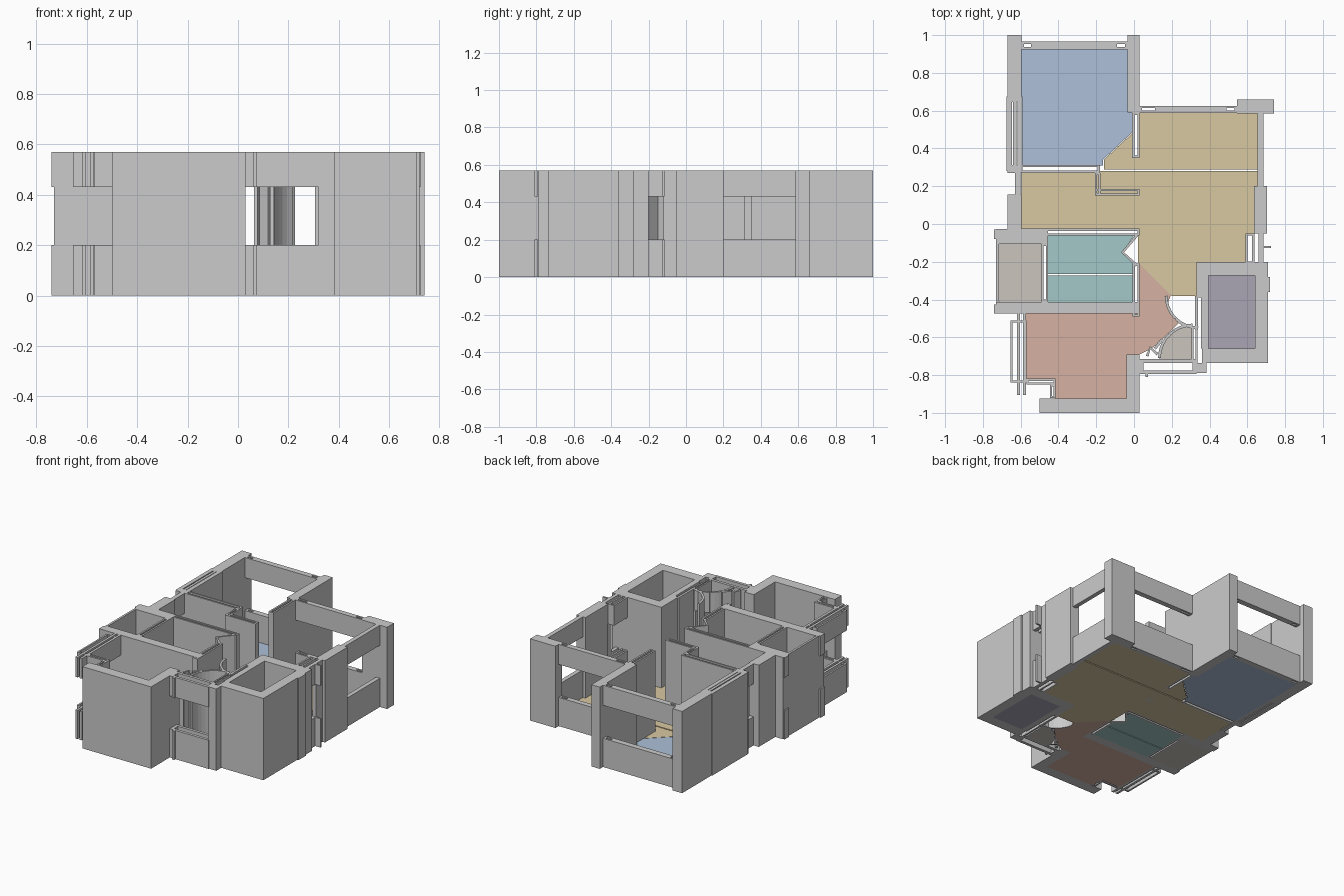
import bpy, bmesh, math
from mathutils import Vector

H = 0.57
FULL = [(0, H)]
OPEN = [(0, 0.2), (0.43, H)]      # sill below and lintel above an opening


def prism(bm, pts, z0, z1):
    lo = [bm.verts.new((x, y, z0)) for x, y in pts]
    face = bm.faces.new(lo)
    new = bmesh.ops.extrude_face_region(bm, geom=[face])["geom"]
    for v in new:
        if isinstance(v, bmesh.types.BMVert):
            v.co.z = z1


def rect(x0, x1, y0, y1):
    return [(x0, y0), (x1, y0), (x1, y1), (x0, y1)]


def hollow(x0, x1, y0, y1, t=0.012):
    # Wall made of two thin leaves with a cavity and closed ends
    if x1 - x0 > y1 - y0:
        return [rect(x0, x1, y0, y0 + t), rect(x0, x1, y1 - t, y1),
                rect(x0, x0 + t, y0 + t, y1 - t), rect(x1 - t, x1, y0 + t, y1 - t)]
    return [rect(x0, x0 + t, y0, y1), rect(x1 - t, x1, y0, y1),
            rect(x0 + t, x1 - t, y0, y0 + t), rect(x0 + t, x1 - t, y1 - t, y1)]


def ribbon(path, t=0.015):
    # Constant-thickness strip along a polyline
    ps = [Vector(p) for p in path]
    left, right = [], []
    for i, p in enumerate(ps):
        d = (ps[min(i + 1, len(ps) - 1)] - ps[max(i - 1, 0)]).normalized()
        n = Vector((-d.y, d.x)) * t / 2
        left.append(tuple(p + n))
        right.append(tuple(p - n))
    return [left + right[::-1]]


def arc(cx, cy, r, a0, a1, n):
    return [(cx + r * math.cos(math.radians(a0 + (a1 - a0) * i / n)),
             cy + r * math.sin(math.radians(a0 + (a1 - a0) * i / n))) for i in range(n + 1)]


def build(name, outlines, spans, color=None):
    bm = bmesh.new()
    for pts in outlines:
        for z0, z1 in spans:
            prism(bm, pts, z0, z1)
    bmesh.ops.recalc_face_normals(bm, faces=bm.faces[:])
    me = bpy.data.meshes.new(name)
    bm.to_mesh(me)
    bm.free()
    ob = bpy.data.objects.new(name, me)
    bpy.context.collection.objects.link(ob)
    if color:
        mat = bpy.data.materials.new(name + "_color")
        mat.diffuse_color = (*color, 1)
        me.materials.append(mat)
    return ob


# Back bedroom walls
build("bedroom_corner_piers", [rect(-0.67, -0.595, 0.675, 1), rect(-0.035, 0.03, 0.59, 1)], FULL)
build("bedroom_left_wall", hollow(-0.675, -0.59, 0.28, 0.675, 0.028)
      + [rect(-0.64, -0.622, 0.3, 0.66)], FULL)
build("bedroom_window_wall", hollow(-0.595, -0.035, 0.925, 0.965, 0.013)
      + [rect(-0.545, -0.09, 0.938, 0.952)], OPEN)
build("bedroom_right_wall", hollow(-0.01, 0.03, 0.35, 0.59), FULL)
build("bedroom_hall_wall", hollow(-0.67, -0.18, 0.27, 0.313)
      + hollow(-0.207, -0.177, 0.155, 0.27, 0.01) + hollow(-0.207, 0.03, 0.15, 0.186), FULL)

# Hall left side
build("hall_window_wall", [rect(-0.63, -0.6, 0.155, 0.27)], OPEN)
build("hall_left_pier", [rect(-0.67, -0.595, -0.03, 0.155)], FULL)

# Dining room walls
build("dining_window_wall", hollow(0.03, 0.545, 0.588, 0.625)
      + [rect(0.11, 0.49, 0.6, 0.613)], OPEN)
build("dining_corner_pier", [rect(0.545, 0.74, 0.585, 0.66)], FULL)
build("dining_right_window_wall", [rect(0.655, 0.685, 0.19, 0.585)], OPEN)
build("dining_right_pier", [rect(0.635, 0.705, -0.05, 0.2), rect(0.66, 0.685, -0.12, -0.05)], FULL)
build("dining_small_window", [rect(0.66, 0.685, -0.2, -0.12), rect(0.685, 0.725, -0.128, -0.116)]
      + hollow(0.59, 0.638, -0.21, -0.05), OPEN)

# Washroom and duct shaft walls
build("shaft_walls", [rect(-0.73, -0.455, -0.105, -0.027), rect(-0.73, -0.715, -0.41, -0.105),
                      rect(-0.73, 0.03, -0.475, -0.412)]
      + hollow(-0.49, -0.455, -0.412, -0.105), FULL)
build("shaft_outer_ledges", [rect(-0.74, -0.715, y, y + 0.05) for y in (-0.475, -0.08)], OPEN)
build("washroom_back_wall", hollow(-0.6, 0.03, -0.062, -0.025), FULL)
build("washroom_right_wall", hollow(-0.008, 0.03, -0.49, -0.21), FULL)
build("washroom_door", ribbon([(0.015, -0.06), (-0.06, -0.15), (0.015, -0.22)]), FULL)

# Front bedroom walls
build("front_bedroom_window", hollow(-0.655, -0.57, -0.84, -0.51)
      + [rect(-0.62, -0.603, -0.905, -0.475), rect(-0.588, -0.571, -0.905, -0.475)]
      + hollow(-0.57, -0.415, -0.85, -0.818)
      + hollow(-0.445, -0.415, -0.92, -0.85, 0.01), OPEN)
build("front_wall", [rect(-0.5, 0.03, -1, -0.925), rect(-0.04, 0.03, -0.925, -0.69)], FULL)

# Entrance niche with curved door sweeps
build("niche_window", hollow(0.03, 0.33, -0.795, -0.715, 0.02)
      + [rect(0.06, 0.075, -0.81, -0.795)], OPEN)
build("niche_right_pier", [rect(0.32, 0.385, -0.79, -0.735)]
      + hollow(0.305, 0.335, -0.735, -0.54, 0.01), FULL)
build("niche_door_sweep", ribbon(arc(0.31, -0.71, 0.175, 180, 124, 6)), FULL)
build("niche_door_sweep_end", ribbon(arc(0.31, -0.71, 0.175, 124, 90, 4)), OPEN)
build("niche_door_hinge", ribbon([(0.07, -0.7), (0.085, -0.655), (0.125, -0.69)])
      + ribbon([(0.11, -0.66), (0.15, -0.61)]), FULL)
build("entry_door_sweep", ribbon(arc(0.34, -0.38, 0.17, 180, 225, 5)), FULL)
build("entry_door_sweep_end", ribbon(arc(0.34, -0.38, 0.17, 225, 270, 4)), OPEN)
build("entry_right_jamb", [rect(0.322, 0.338, -0.56, -0.38)], FULL)

# Stairwell block on the right
build("stairwell_walls", [rect(0.33, 0.71, -0.272, -0.2), rect(0.64, 0.71, -0.735, -0.272),
                          rect(0.36, 0.64, -0.735, -0.66), rect(0.33, 0.395, -0.39, -0.272),
                          rect(0.355, 0.395, -0.66, -0.39), rect(0.71, 0.72, -0.36, -0.28)], FULL)

# Floors, with the narrow slits between slabs
SLAB = [(0, 0.008)]
build("bedroom_floor", [[(-0.595, 0.31), (-0.165, 0.31), (-0.165, 0.34), (-0.005, 0.49),
                         (-0.01, 0.59), (-0.035, 0.6), (-0.035, 0.925), (-0.595, 0.925)]],
      SLAB, (0.42, 0.53, 0.70))
build("dining_floor", [
    [(-0.16, 0.288), (0.655, 0.288), (0.655, 0.588), (0.03, 0.588), (0.03, 0.35),
     (-0.005, 0.36), (-0.005, 0.485), (-0.16, 0.34)],
    [(-0.595, -0.025), (0.02, -0.025), (0.02, -0.2), (0.2, -0.38), (0.33, -0.38), (0.33, -0.2),
     (0.59, -0.2), (0.59, -0.05), (0.635, -0.05), (0.635, 0.2), (0.655, 0.2), (0.655, 0.28),
     (-0.18, 0.28), (-0.18, 0.27), (-0.595, 0.27)]], SLAB, (0.69, 0.58, 0.36))
build("washroom_floor", [
    [(-0.455, -0.266), (-0.008, -0.266), (-0.008, -0.2), (-0.06, -0.15), (-0.0, -0.06), (-0.455, -0.06)],
    rect(-0.455, -0.008, -0.412, -0.272)], SLAB, (0.36, 0.58, 0.57))
build("front_bedroom_floor", [
    [(-0.575, -0.475), (0.03, -0.475), (0.03, -0.21), (0.195, -0.375), (0.175, -0.43), (0.235, -0.525),
     (0.14, -0.62), (0.09, -0.66), (0.03, -0.69), (-0.04, -0.69), (-0.04, -0.925),
     (-0.415, -0.925), (-0.415, -0.83), (-0.575, -0.83)]], SLAB, (0.67, 0.45, 0.36))
build("shaft_floor", [rect(-0.715, -0.49, -0.412, -0.105)], SLAB, (0.60, 0.56, 0.51))
build("niche_floor", [arc(0.31, -0.715, 0.175, 90, 180, 10) + [(0.31, -0.715)]],
      SLAB, (0.60, 0.56, 0.51))
build("stairwell_floor", [rect(0.395, 0.64, -0.66, -0.272)], SLAB, (0.40, 0.38, 0.46))
